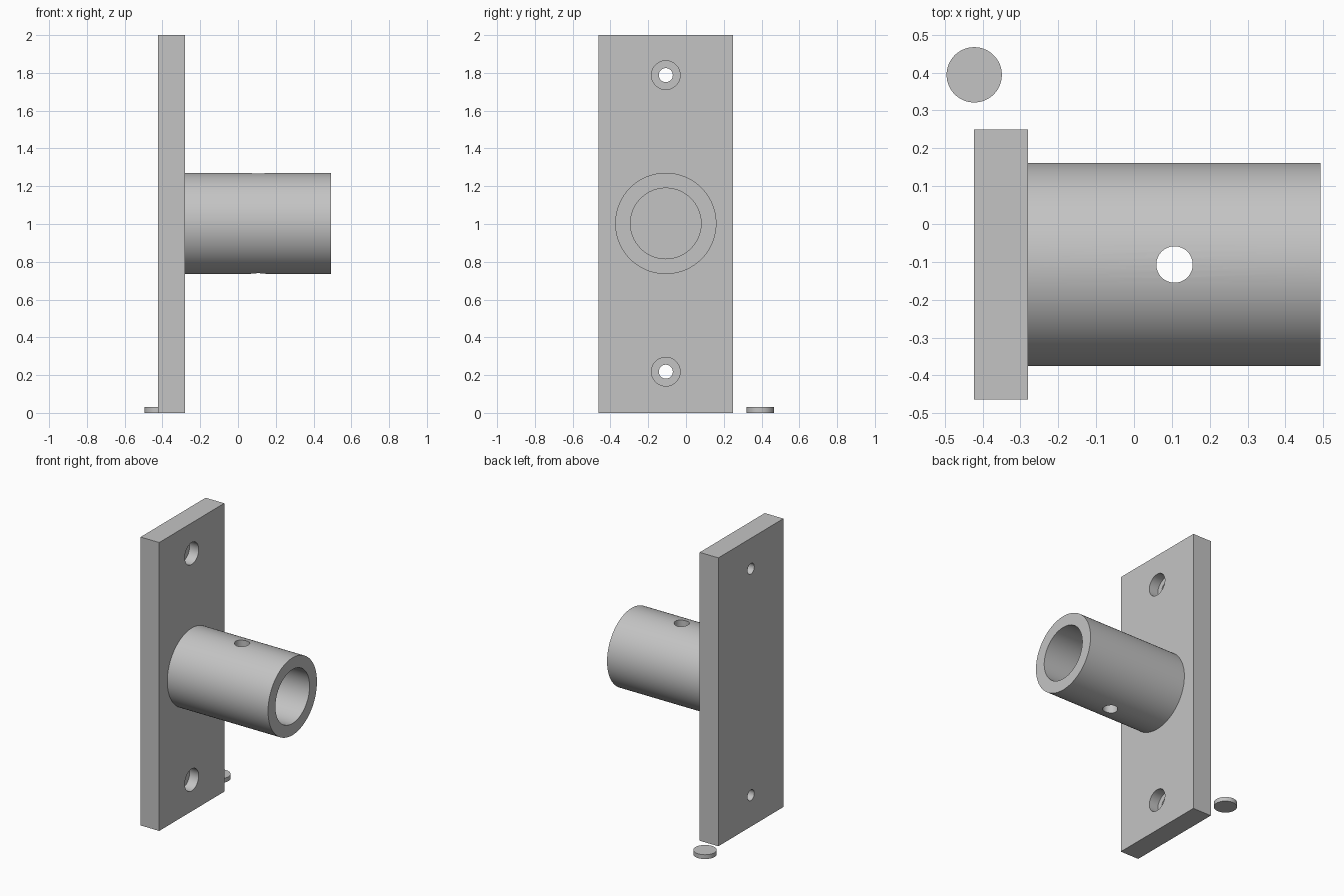
import bpy, math
from mathutils import Vector

cube = bpy.data.objects.get("Cube")
if cube:
    bpy.data.objects.remove(cube, do_unlink=True)

# Single plain grey finish
grey = bpy.data.materials.new("plain grey")
grey.use_nodes = True
colour = (0.55, 0.55, 0.55, 1)
grey.diffuse_color = colour
grey.node_tree.nodes["Principled BSDF"].inputs["Base Color"].default_value = colour

AXIS_Y, AXIS_Z = -0.107, 1.003
PLATE_BACK, PLATE_FRONT, TUBE_END = -0.423, -0.28, 0.493
SCREW_OFFSET = 0.785


def rod(name, start, end, radius, sides=96):
    """Cylinder running from start to end."""
    start, end = Vector(start), Vector(end)
    span = end - start
    bpy.ops.mesh.primitive_cylinder_add(
        vertices=sides, radius=radius, depth=span.length, location=(start + end) / 2,
        rotation=span.to_track_quat('Z', 'Y').to_euler())
    obj = bpy.context.object
    obj.name = name
    return obj


def x_rod(name, x0, x1, z, radius):
    return rod(name, (x0, AXIS_Y, z), (x1, AXIS_Y, z), radius)


def cut(target, cutter):
    """Subtract the cutter, then discard it."""
    mod = target.modifiers.new("cut", 'BOOLEAN')
    mod.operation, mod.solver, mod.object = 'DIFFERENCE', 'EXACT', cutter
    bpy.context.view_layer.objects.active = target
    bpy.ops.object.modifier_apply(modifier=mod.name)
    bpy.data.objects.remove(cutter, do_unlink=True)


# Mounting plate
bpy.ops.mesh.primitive_cube_add(
    size=1, location=((PLATE_BACK + PLATE_FRONT) / 2, AXIS_Y, 1))
plate = bpy.context.object
plate.name = "mounting_plate"
plate.scale = (PLATE_FRONT - PLATE_BACK, 0.713, 2)
bpy.ops.object.transform_apply(location=False, rotation=False, scale=True)

# Counterbored screw holes
for side in (-1, 1):
    z = AXIS_Z + side * SCREW_OFFSET
    cut(plate, x_rod("screw_hole", PLATE_BACK - 0.1, PLATE_FRONT + 0.1, z, 0.037))
    cut(plate, x_rod("counterbore", PLATE_FRONT - 0.07, PLATE_FRONT + 0.1, z, 0.076))

# Socket tube with its bore and a pin hole through both walls
tube = x_rod("socket_tube", PLATE_FRONT, TUBE_END, AXIS_Z, 0.268)
cut(tube, x_rod("bore", PLATE_FRONT - 0.1, TUBE_END + 0.1, AXIS_Z, 0.187))
cut(tube, rod("pin_hole", (0.107, AXIS_Y, 0.5), (0.107, AXIS_Y, 1.5), 0.048))

# Loose cap for a screw hole
cap = rod("screw_cap", (-0.422, 0.394, 0), (-0.422, 0.394, 0.03), 0.073)

for part in (plate, tube, cap):
    part.data.materials.clear()
    part.data.materials.append(grey)
    bpy.ops.object.select_all(action='DESELECT')
    part.select_set(True)
    bpy.context.view_layer.objects.active = part
    bpy.ops.object.shade_smooth_by_angle(angle=math.radians(30))
